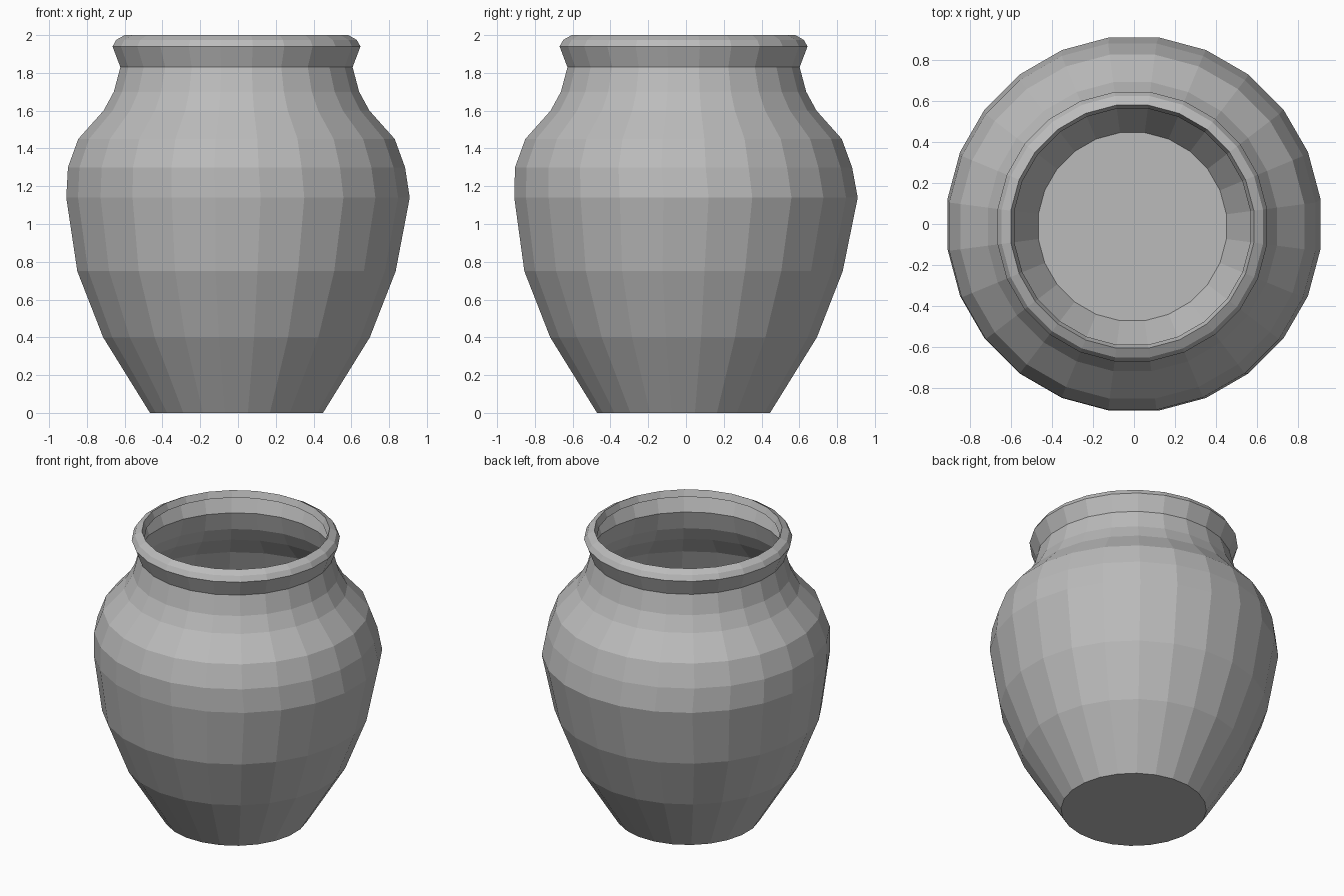
import bpy, bmesh, math

# Remove the default cube
cube = bpy.data.objects.get("Cube")
if cube:
    bpy.data.objects.remove(cube, do_unlink=True)

SIDES = 24
OFF_X, OFF_Y = -0.008, -0.013   # slight hand-made lean of the pot

# Single flat colour
clay = bpy.data.materials.new("plain grey clay")
clay.use_nodes = True
grey = (0.5, 0.5, 0.5, 1)
clay.diffuse_color = grey
clay.node_tree.nodes["Principled BSDF"].inputs["Base Color"].default_value = grey

# Outline from base to folded lip: radius, height
profile = [
    (0.462, 0.0), (0.712, 0.4), (0.85, 0.75), (0.917, 1.14),
    (0.9, 1.3), (0.845, 1.45), (0.71, 1.6), (0.655, 1.7), (0.62, 1.83),
    (0.662, 1.94), (0.642, 1.975), (0.597, 2.0), (0.58, 1.955),
]


def lathe(name, outline, material):
    """Spin an outline into a thin faceted shell with a closed base."""
    bm = bmesh.new()
    rings = []
    for r, z in outline:
        lean = 0 if r > 0.91 else 1   # the belly stays centred
        ring = []
        for i in range(SIDES):
            a = math.tau * (i + 0.5) / SIDES
            ring.append(bm.verts.new((r * math.cos(a) + lean * OFF_X,
                                      r * math.sin(a) + lean * OFF_Y, z)))
        rings.append(ring)
    for low, high in zip(rings, rings[1:]):
        for i in range(SIDES):
            j = (i + 1) % SIDES
            bm.faces.new((low[i], low[j], high[j], high[i]))
    bm.faces.new(rings[0][::-1])
    mesh = bpy.data.meshes.new(name)
    bm.to_mesh(mesh)
    bm.free()
    mesh.materials.append(material)
    obj = bpy.data.objects.new(name, mesh)
    bpy.context.collection.objects.link(obj)
    return obj


lathe("clay_pot", profile, clay)
